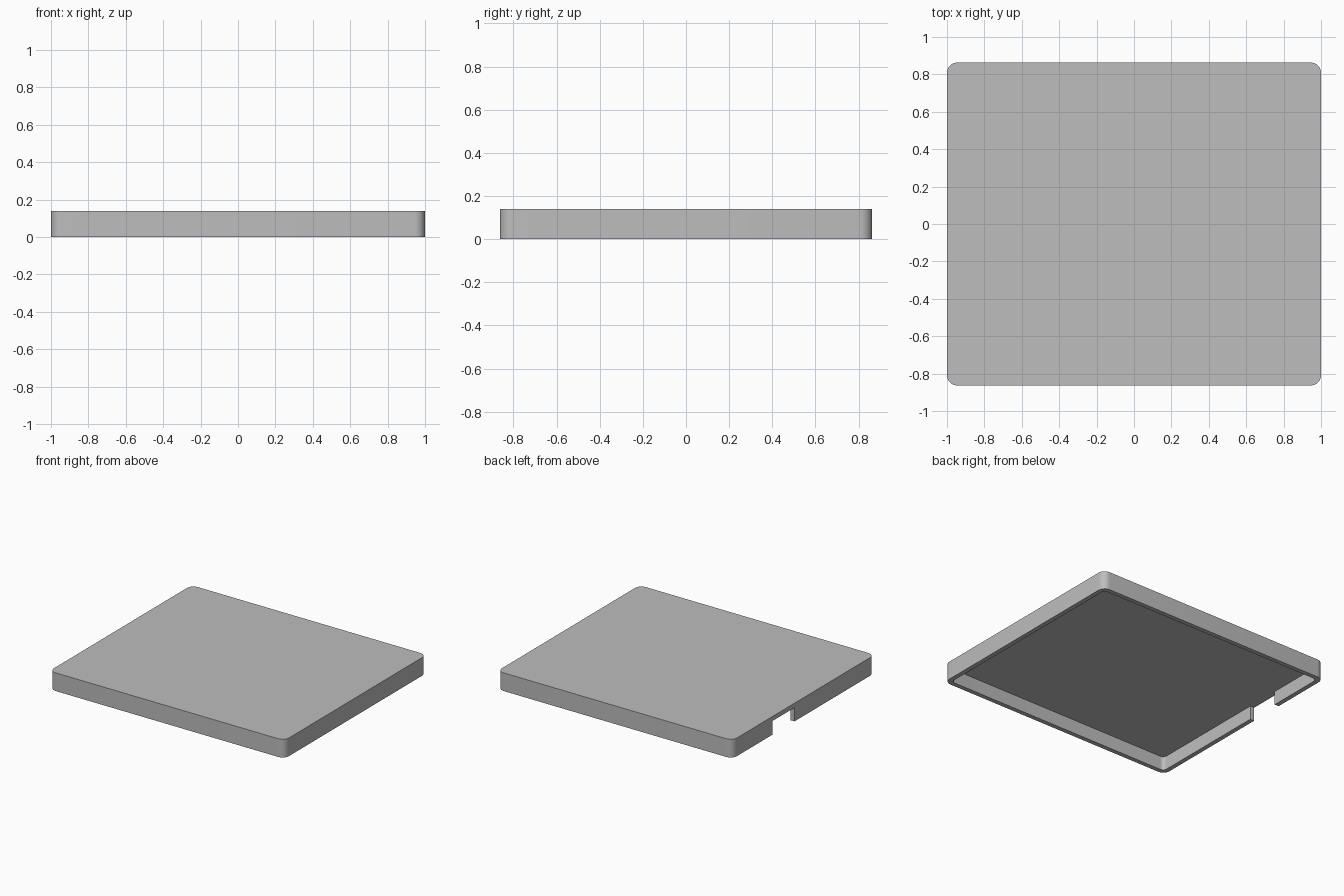
import bpy
import bmesh
from math import cos, sin, pi

if "Cube" in bpy.data.objects:
    bpy.data.objects.remove(bpy.data.objects["Cube"], do_unlink=True)

HALF_X, HALF_Y, HEIGHT = 1.0, 0.863, 0.14
WALL, RADIUS, INNER_RADIUS = 0.035, 0.055, 0.03
CEILING = HEIGHT - WALL
NOTCH_Y = (0.11, 0.375)

grey = bpy.data.materials.new("light grey")
grey.use_nodes = True
colour = (0.51, 0.51, 0.51, 1)
grey.diffuse_color = colour
grey.node_tree.nodes["Principled BSDF"].inputs["Base Color"].default_value = colour


def prism(name, outline, z0, z1):
    """Extrude a flat outline between two heights."""
    bm = bmesh.new()
    face = bm.faces.new([bm.verts.new((x, y, z0)) for x, y in outline])
    top = bmesh.ops.extrude_face_region(bm, geom=[face])["geom"]
    verts = [v for v in top if isinstance(v, bmesh.types.BMVert)]
    bmesh.ops.translate(bm, verts=verts, vec=(0, 0, z1 - z0))
    bmesh.ops.recalc_face_normals(bm, faces=bm.faces)
    mesh = bpy.data.meshes.new(name)
    bm.to_mesh(mesh)
    bm.free()
    mesh.materials.append(grey)
    obj = bpy.data.objects.new(name, mesh)
    bpy.context.collection.objects.link(obj)
    return obj


def rounded_rectangle(hx, hy, r, steps=10):
    points = []
    for corner, (sx, sy) in enumerate([(1, 1), (-1, 1), (-1, -1), (1, -1)]):
        for i in range(steps + 1):
            a = (corner + i / steps) * pi / 2
            points.append((sx * (hx - r) + r * cos(a), sy * (hy - r) + r * sin(a)))
    return points


# Solid lid with rounded vertical corners
lid = prism("lid_shell", rounded_rectangle(HALF_X, HALF_Y, RADIUS), 0, HEIGHT)

# Hollow underside and the slot through the side wall
hollow = prism("hollow_cutter",
               rounded_rectangle(HALF_X - WALL, HALF_Y - WALL, INNER_RADIUS), -0.1, CEILING)
y0, y1 = NOTCH_Y
x0, x1 = -HALF_X - 0.1, -HALF_X + 2 * WALL
notch = prism("notch_cutter", [(x0, y0), (x1, y0), (x1, y1), (x0, y1)], -0.1, CEILING)

bpy.context.view_layer.objects.active = lid
lid.select_set(True)
for cutter in (hollow, notch):
    cutter.hide_render = True
    mod = lid.modifiers.new(cutter.name, "BOOLEAN")
    mod.operation = "DIFFERENCE"
    mod.solver = "EXACT"
    mod.object = cutter
    bpy.ops.object.modifier_apply(modifier=mod.name)
    bpy.data.objects.remove(cutter, do_unlink=True)

# Smooth corners, crisp edges
bpy.ops.object.shade_smooth_by_angle(angle=pi / 6)
